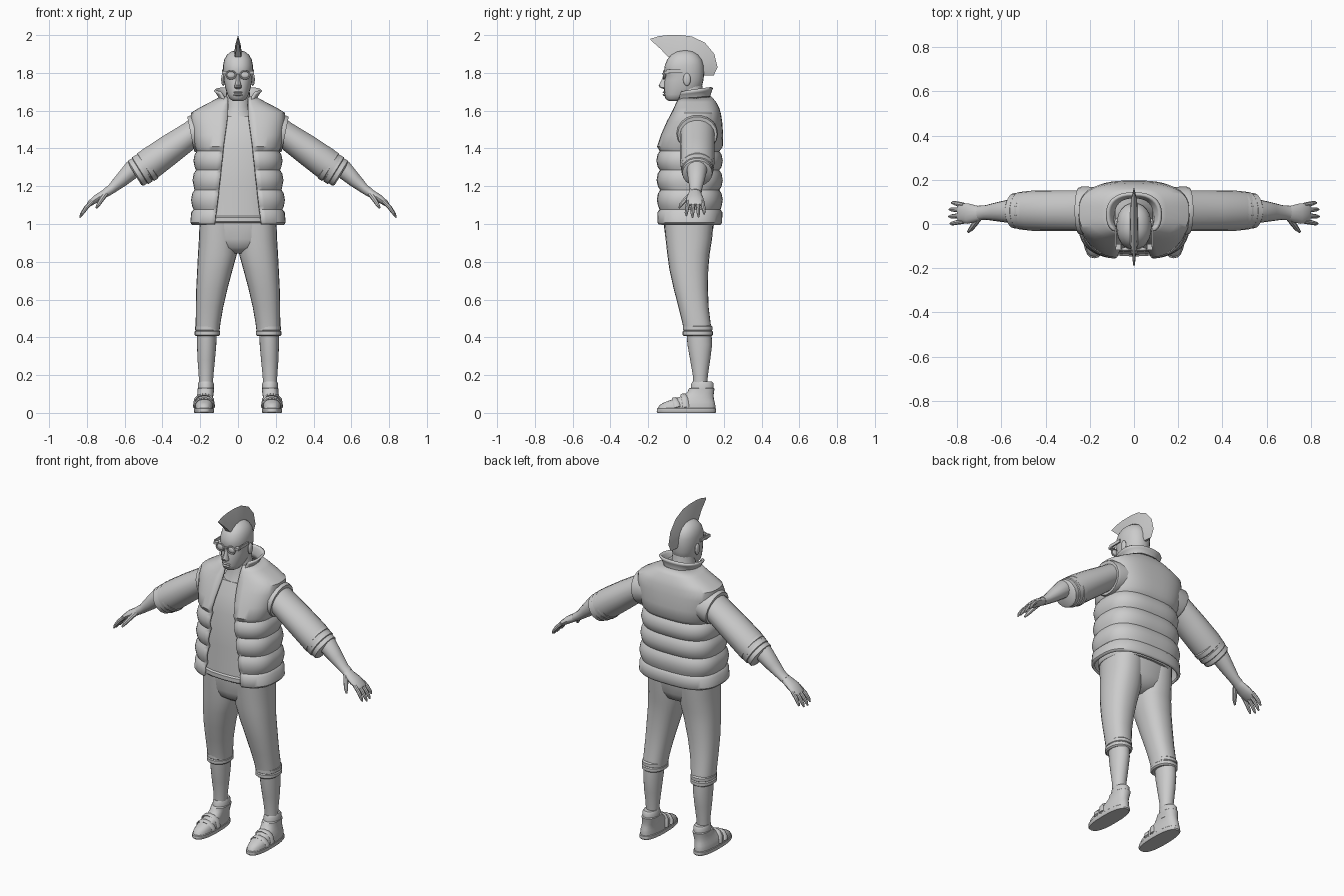
import bpy, bmesh
from math import sin, cos, pi, asin, radians
from mathutils import Vector


def finish(name, bm, mirror=False, thick=0, angle=40):
    bmesh.ops.recalc_face_normals(bm, faces=bm.faces[:])
    me = bpy.data.meshes.new(name)
    bm.to_mesh(me)
    bm.free()
    me.shade_smooth()
    me.set_sharp_from_angle(angle=radians(angle))
    ob = bpy.data.objects.new(name, me)
    bpy.context.collection.objects.link(ob)
    if thick:
        m = ob.modifiers.new("thickness", 'SOLIDIFY')
        m.thickness, m.offset = thick, 0
    if mirror:
        ob.modifiers.new("mirror", 'MIRROR')
    return ob


def skin(name, rings, closed=True, cap=True, **kw):
    bm = bmesh.new()
    vs = [[bm.verts.new(p) for p in r] for r in rings]
    n = len(vs[0])
    for a, b in zip(vs, vs[1:]):
        for i in range(n if closed else n - 1):
            j = (i + 1) % n
            bm.faces.new((a[i], a[j], b[j], b[i]))
    if cap and closed:
        bm.faces.new(vs[0])
        bm.faces.new(vs[-1])
    return finish(name, bm, **kw)


def spow(v, p):
    return (1 if v >= 0 else -1) * abs(v) ** p


def ring(z, w, yf, yb, cx=0, e=2.0, gap=0, n=24, zback=0):
    """Horizontal superellipse; gap leaves the front open by that half width."""
    a0 = asin(min(1, gap / w) ** (e / 2)) if gap else 0
    cy, h = (yf + yb) / 2, (yb - yf) / 2
    pts = []
    for i in range(n):
        t = a0 + (2 * pi - 2 * a0) * i / (n - 1 if gap else n)
        c = spow(cos(t), 2 / e)
        pts.append((cx + w * spow(sin(t), 2 / e), cy - h * c, z + zback * (1 - c) / 2))
    return pts


def tube(name, path, n=14, mirror=True, **kw):
    """Path of (x, y, z, half width along y, half width across)."""
    P = [Vector(p[:3]) for p in path]
    rings = []
    for i, p in enumerate(path):
        d = (P[min(i + 1, len(P) - 1)] - P[max(i - 1, 0)]).normalized()
        v = d.cross(Vector((0, 1, 0))).normalized()
        u = v.cross(d)
        rings.append([P[i] + u * p[3] * cos(2 * pi * k / n) + v * p[4] * sin(2 * pi * k / n)
                      for k in range(n)])
    return skin(name, rings, mirror=mirror, **kw)


def ball(name, loc, size, mirror=False):
    bm = bmesh.new()
    bmesh.ops.create_uvsphere(bm, u_segments=16, v_segments=10, radius=1)
    for v in bm.verts:
        v.co = Vector(loc) + v.co * Vector(size)
    return finish(name, bm, mirror)


def box(name, loc, size, mirror=False):
    bm = bmesh.new()
    bmesh.ops.create_cube(bm, size=1)
    for v in bm.verts:
        v.co = Vector(loc) + v.co * Vector(size)
    return finish(name, bm, mirror)


# Head and neck
skin("head", [ring(z, w, f, b, e=2.2) for z, w, f, b in [
    (1.652, .028, -.092, -.03), (1.662, .044, -.108, .0), (1.685, .056, -.116, .05),
    (1.72, .067, -.116, .083), (1.76, .075, -.114, .092), (1.785, .077, -.108, .095),
    (1.805, .079, -.117, .096), (1.84, .079, -.112, .094), (1.87, .073, -.10, .085),
    (1.895, .059, -.08, .066), (1.912, .038, -.053, .04), (1.92, .012, -.02, .01)]])
skin("neck", [ring(z, w, f, b) for z, w, f, b in [
    (1.50, .13, -.09, .13), (1.57, .095, -.066, .125), (1.62, .066, -.046, .10),
    (1.74, .06, -.045, .085)]])

# Facial features
skin("nose", [ring(z, w, f, -.09, n=10) for z, w, f in [
    (1.715, .012, -.118), (1.722, .021, -.138), (1.735, .018, -.145),
    (1.76, .011, -.13), (1.80, .01, -.117)]])
for z, h in [(1.697, .005), (1.684, .006)]:
    ball("lip", (0, -.112, z), (.025, .012, h))
ball("ear", (.079, .005, 1.765), (.01, .02, .034), True)

# Glasses
ball("lens", (.037, -.114, 1.789), (.022, .008, .018), True)
rim = [[(.037 + (.025 + .004 * cos(b)) * cos(a), -.117 + .005 * sin(b),
         1.789 + (.021 + .004 * cos(b)) * sin(a)) for b in [k * pi / 3 for k in range(6)]]
       for a in [k * pi / 10 for k in range(21)]]
skin("lens_rim", rim, cap=False, mirror=True)
box("glasses_bridge", (0, -.122, 1.795), (.03, .008, .007))
box("glasses_hinge", (.071, -.104, 1.802), (.025, .025, .014), True)
box("glasses_temple", (.082, -.062, 1.808), (.007, .085, .018), True)

# Hair crest: thin wedge, outer edge paired with inner edge
crest = [(-.19, 1.98, -.185, 1.972, .004), (-.145, 1.994, -.135, 1.927, .009),
         (-.095, 2.0, -.095, 1.885, .017), (-.03, 2.0, -.03, 1.895, .021),
         (.03, 1.993, .02, 1.89, .021), (.10, 1.96, .055, 1.86, .02),
         (.15, 1.90, .075, 1.83, .018), (.167, 1.83, .08, 1.80, .015), (.146, 1.785, .085, 1.785, .008)]
skin("hair_crest", [[(-t, iy, iz), (-t * .7, (oy + iy) / 2, (oz + iz) / 2), (0, oy, oz),
                     (t * .7, (oy + iy) / 2, (oz + iz) / 2), (t, iy, iz)]
                    for oy, oz, iy, iz, t in crest])

# Shirt under the vest
skin("shirt", [ring(z, w, f, b, e=2.6) for z, w, f, b in [
    (1.005, .205, -.14, .16), (1.012, .21, -.147, .165), (1.035, .21, -.147, .165),
    (1.042, .202, -.138, .16), (1.2, .20, -.133, .165), (1.4, .20, -.128, .17),
    (1.5, .20, -.098, .16), (1.57, .17, -.068, .15)]])

# Quilted vest: open front, rolls below the chest
vest = [(1.0, .238, -.148, .178, .122), (1.01, .246, -.154, .185, .121),
        (1.06, .241, -.153, .186, .116), (1.075, .228, -.142, .176, .113)]
for z0, z1, w in [(1.075, 1.18, .238), (1.18, 1.285, .23), (1.285, 1.385, .225)]:
    for f, s in [(.2, -.002), (.5, .004), (.8, -.002), (1, -.014)]:
        z = z0 + (z1 - z0) * f
        vest.append((z, w + s, -.15 - s, .184 + s, .115 - (z - 1.05) * .11))
vest += [(1.41, .222, -.149, .188, .076), (1.47, .236, -.128, .19, .068),
         (1.54, .246, -.096, .185, .058), (1.585, .243, -.072, .178, .053),
         (1.61, .20, -.06, .17, .052), (1.64, .142, -.048, .155, .052), (1.67, .088, -.038, .13, .054)]
skin("vest", [ring(z, w, f, b, e=2.8, gap=g, n=44) for z, w, f, b, g in vest],
     closed=False, thick=.014)
tube("vest_armhole", [(.14, .06, 1.495, .105, .085), (.235, .06, 1.478, .11, .1),
                      (.25, .06, 1.475, .104, .095)], n=18)
skin("collar", [ring(z, w, f, b, e=2.4, gap=g, n=25, zback=zb) for z, w, f, b, g, zb in [
    (1.62, .092, -.055, .13, .058, .02), (1.655, .093, -.05, .122, .066, .022),
    (1.685, .112, -.053, .132, .085, .024), (1.695, .122, -.056, .138, .095, .027)]],
    closed=False, thick=.013)

# Arms: sleeve, folded cuff, forearm and hand
tube("sleeve", [(.17, .06, 1.53, .088, .07), (.25, .06, 1.473, .092, .071),
                (.36, .06, 1.396, .092, .08), (.46, .06, 1.324, .091, .085),
                (.505, .06, 1.292, .086, .08)], n=18)
for x, z, r in [(.478, 1.308, .087), (.507, 1.289, .084), (.531, 1.275, .079)]:
    dx, dz = .017, -.0105
    tube("sleeve_cuff", [(x - dx, .06, z - dz, r - .008, r - .01), (x - dx * .6, .06, z - dz * .6, r + .001, r),
                         (x + dx * .6, .06, z + dz * .6, r + .001, r),
                         (x + dx, .06, z + dz, r - .01, r - .01)], n=18)
tube("forearm", [(.48, .06, 1.335, .05, .05), (.56, .058, 1.288, .054, .05),
                 (.62, .055, 1.23, .043, .038), (.67, .052, 1.185, .033, .026),
                 (.70, .05, 1.165, .033, .024)])
tube("palm", [(.68, .05, 1.178, .028, .022), (.71, .047, 1.158, .036, .022),
              (.75, .047, 1.134, .046, .021), (.785, .05, 1.108, .044, .015),
              (.795, .05, 1.10, .036, .009)])
for y0, y1, k in [(.012, .002, .9), (.038, .034, 1), (.063, .066, .97), (.086, .096, .8)]:
    tube("finger", [(.77, y0, 1.12, .011, .011), (.77 + .035 * k, (y0 + y1) / 2, 1.12 - .034 * k, .011, .011),
                    (.77 + .058 * k, y1, 1.12 - .068 * k, .009, .009),
                    (.77 + .067 * k, y1, 1.12 - .086 * k, .004, .004)], n=8)
tube("thumb", [(.70, .028, 1.16, .014, .014), (.722, -.002, 1.13, .013, .013),
               (.738, -.024, 1.105, .011, .011), (.75, -.036, 1.085, .005, .005)], n=8)

# Trousers: waist plus a mirrored leg with rolled hem
skin("trouser_waist", [ring(z, w, f, b, e=2.4) for z, w, f, b in [
    (.845, .045, -.05, .06), (.875, .12, -.095, .115), (.92, .195, -.108, .135),
    (1.0, .202, -.118, .148), (1.06, .2, -.12, .15)]])
skin("trouser_leg", [ring(z, (xo - xi) / 2, f, b, cx=(xo + xi) / 2, e=2.3) for z, xi, xo, f, b in [
    (1.03, .0, .203, -.118, .148), (.92, .002, .207, -.108, .138), (.84, .006, .212, -.099, .125),
    (.76, .028, .216, -.088, .118), (.66, .055, .221, -.066, .116), (.56, .078, .223, -.04, .12),
    (.48, .092, .224, -.02, .13), (.44, .097, .224, -.013, .135), (.41, .10, .222, -.008, .135)]],
    mirror=True)
for z, s in [(.448, 0), (.422, .002)]:
    skin("trouser_cuff", [ring(z + dz, .065 + s + g, -.016 - s - g, .14 + s + g, cx=.162, e=2.2)
                          for dz, g in [(-.016, -.008), (-.009, 0), (.009, 0), (.016, -.008)]],
         mirror=True)

# Lower legs and socks
skin("shin", [ring(z, w, f, b, cx=cx) for z, w, f, b, cx in [
    (.43, .052, .002, .135, .165), (.36, .051, .008, .138, .166), (.28, .046, .022, .128, .168),
    (.2, .039, .036, .116, .169), (.14, .036, .038, .112, .17)]], mirror=True)
skin("sock", [ring(z, w, f, b, cx=.17) for z, w, f, b in [
    (.09, .04, .02, .14), (.12, .042, .024, .146), (.155, .042, .028, .146),
    (.165, .037, .034, .138)]], mirror=True)

# Shoes with sole and straps
skin("shoe_sole", [ring(z, w, f, b, cx=.18, e=2.5) for z, w, f, b in [
    (0, .05, -.15, .155), (.006, .054, -.155, .16), (.022, .053, -.154, .159), (.025, .05, -.15, .155)]],
    mirror=True)
skin("shoe_upper", [ring(z, w, f, b, cx=cx, e=2.4) for z, w, f, b, cx in [
    (.02, .05, -.15, .155, .18), (.04, .05, -.142, .155, .18), (.056, .048, -.115, .152, .179),
    (.072, .045, -.07, .148, .177), (.09, .043, -.02, .146, .174), (.11, .043, .008, .148, .171),
    (.128, .044, .015, .151, .17), (.133, .038, .024, .144, .17)]], mirror=True)
for y, z in [(-.058, .072), (-.012, .092)]:
    tube("shoe_strap", [(.127, y + .012, .03, .017, .006), (.135, y + .006, z - .018, .017, .007),
                        (.155, y, z, .017, .007), (.18, y, z + .004, .017, .007),
                        (.208, y, z - .002, .017, .007), (.226, y + .006, z - .02, .017, .007),
                        (.233, y + .012, .03, .017, .006)], n=8)
